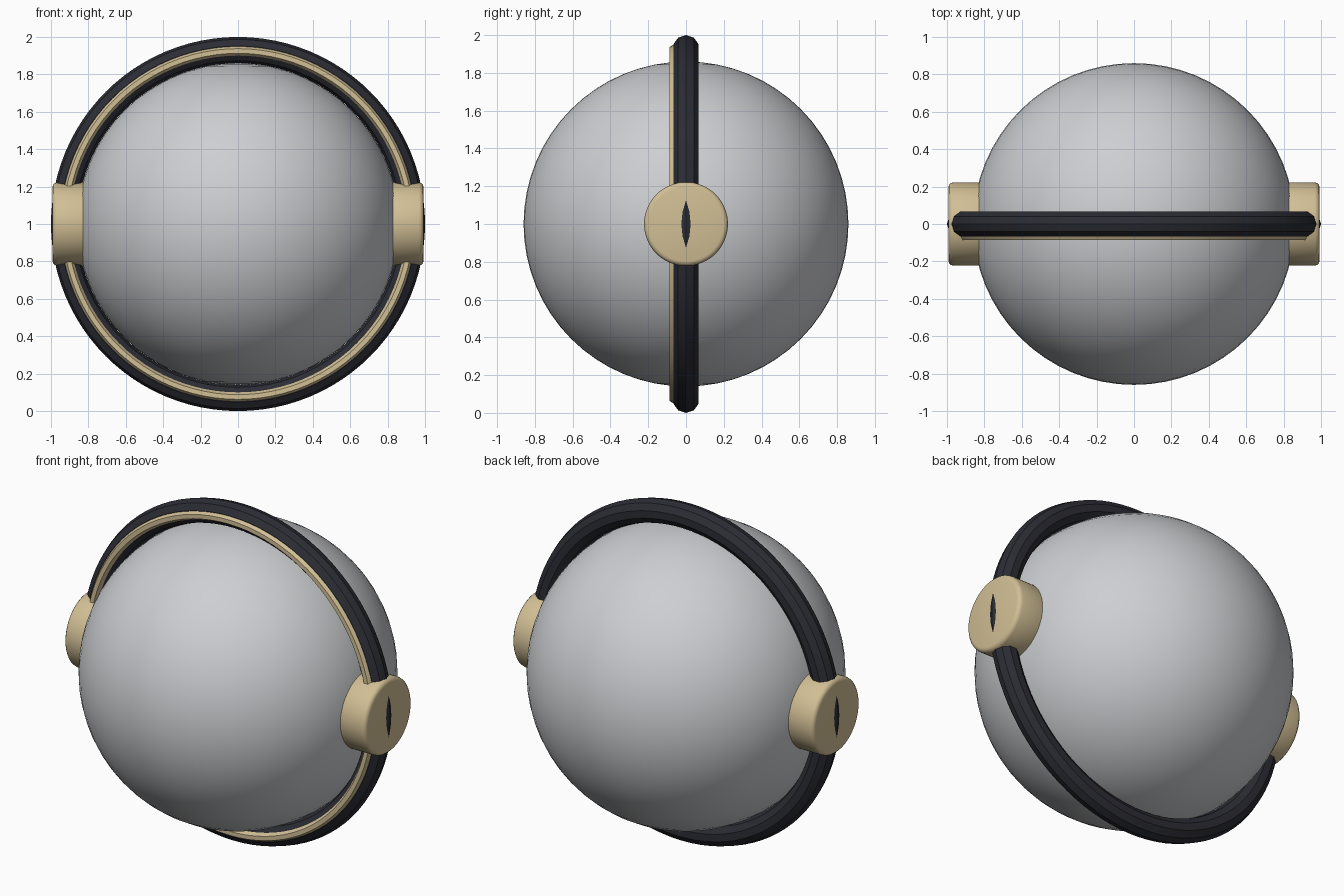
import bpy
import math

if "Cube" in bpy.data.objects:
    bpy.data.objects.remove(bpy.data.objects["Cube"], do_unlink=True)


def material(name, rgb):
    mat = bpy.data.materials.new(name)
    mat.use_nodes = True
    colour = (*rgb, 1)
    mat.diffuse_color = colour
    mat.node_tree.nodes["Principled BSDF"].inputs["Base Color"].default_value = colour
    return mat


grey = material("light grey", (0.61, 0.62, 0.64))
gold = material("pale gold", (0.64, 0.52, 0.30))
dark = material("dark charcoal", (0.025, 0.026, 0.035))


def finish(name, mat, angle=30):
    obj = bpy.context.object
    obj.name = name
    obj.data.materials.append(mat)
    bpy.ops.object.shade_smooth_by_angle(angle=math.radians(angle))
    return obj


def upright_ring(name, mat, major, minor, sides, y=0):
    bpy.ops.mesh.primitive_torus_add(
        major_radius=major, minor_radius=minor, major_segments=96,
        minor_segments=sides, location=(0, y, 1), rotation=(math.pi / 2, 0, 0))
    return finish(name, mat)


# Main globe
bpy.ops.mesh.primitive_uv_sphere_add(segments=64, ring_count=32, radius=0.86, location=(0, 0, 1))
finish("globe", grey)

# Faceted band around the globe, with a thin trim on its front
upright_ring("band", dark, 0.93, 0.07, 10)
upright_ring("front_trim", gold, 0.925, 0.025, 6, y=-0.065)

# Round side hubs; the band just breaks through their outer faces
for side, name in ((1, "left_hub"), (-1, "right_hub")):
    bpy.ops.mesh.primitive_cylinder_add(
        vertices=64, radius=0.222, depth=0.192,
        location=(side * 0.896, 0, 1), rotation=(0, math.pi / 2, 0))
    hub = bpy.context.object
    bevel = hub.modifiers.new("rounded rim", "BEVEL")
    bevel.width = 0.025
    bevel.segments = 3
    bevel.limit_method = "ANGLE"
    bpy.ops.object.modifier_apply(modifier=bevel.name)
    finish(name, gold, 35)
